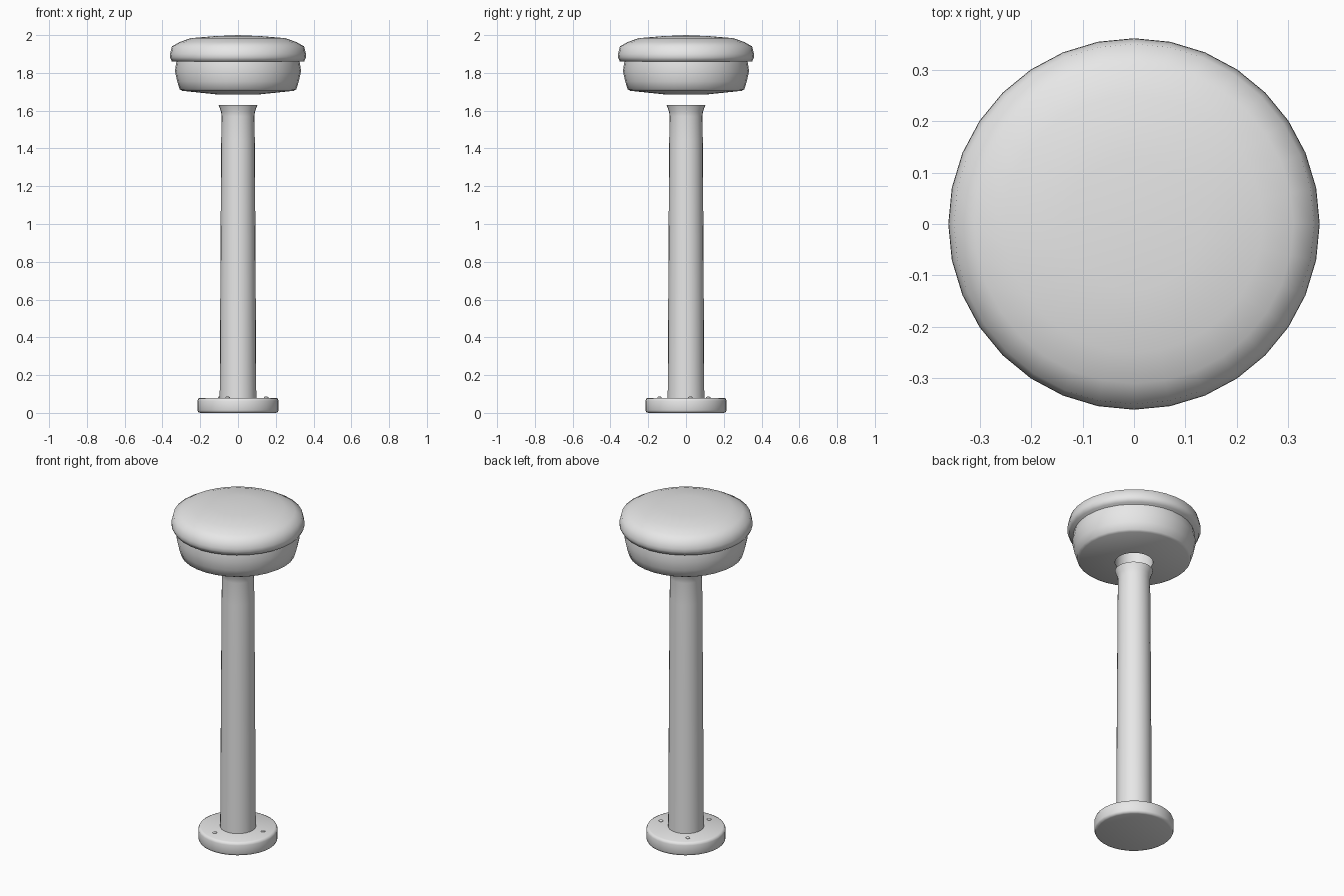
import bpy
import math

cube = bpy.data.objects.get("Cube")
if cube:
    bpy.data.objects.remove(cube, do_unlink=True)

# One plain grey for every part
grey = bpy.data.materials.new("plain_grey")
grey.use_nodes = True
colour = (0.8, 0.8, 0.8, 1)
grey.diffuse_color = colour
grey.node_tree.nodes["Principled BSDF"].inputs["Base Color"].default_value = colour


def lathe(name, profile, sides, location=(0, 0, 0), sharp=50):
    """Spin a bottom-to-top (radius, height) profile about z; radius 0 is a pole."""
    verts, rings, faces = [], [], []
    for r, z in profile:
        n = sides if r > 0 else 1
        rings.append([len(verts) + i for i in range(n)])
        for i in range(n):
            a = math.tau * i / sides
            verts.append((r * math.cos(a), r * math.sin(a), z))
    for low, high in zip(rings, rings[1:]):
        for i in range(sides):
            j = (i + 1) % sides
            if len(low) == 1:
                faces.append((low[0], high[j], high[i]))
            elif len(high) == 1:
                faces.append((low[i], low[j], high[0]))
            else:
                faces.append((low[i], low[j], high[j], high[i]))
    mesh = bpy.data.meshes.new(name)
    mesh.from_pydata(verts, [], faces)
    mesh.materials.append(grey)
    obj = bpy.data.objects.new(name, mesh)
    obj.location = location
    bpy.context.collection.objects.link(obj)
    bpy.ops.object.select_all(action='DESELECT')
    obj.select_set(True)
    bpy.context.view_layer.objects.active = obj
    bpy.ops.object.shade_smooth_by_angle(angle=math.radians(sharp))
    return obj


# Round floor plate with softened rims
lathe("floor_plate", [(0, 0), (0.2, 0), (0.211, 0.004), (0.215, 0.014),
                      (0.215, 0.064), (0.211, 0.075), (0.2, 0.08), (0, 0.08)], 32)

# Slightly tapered column flaring at the top
lathe("column", [(0, 0.07), (0.097, 0.07), (0.096, 0.2), (0.093, 0.8),
                 (0.089, 1.44), (0.087, 1.57), (0.09, 1.595),
                 (0.103, 1.63), (0, 1.63)], 24)

# Seat pan with a socket underneath
lathe("seat_pan", [(0, 1.83), (0.103, 1.83), (0.103, 1.685), (0.295, 1.705),
                   (0.309, 1.713), (0.322, 1.755), (0.334, 1.81),
                   (0.326, 1.862), (0, 1.862)], 32, sharp=75)

# Overhanging domed cushion
lathe("seat_cushion", [(0, 1.86), (0.35, 1.86), (0.361, 1.883), (0.36, 1.9),
                       (0.35, 1.94), (0.31, 1.963), (0.25, 1.984),
                       (0.13, 1.994), (0, 2.0)], 32, sharp=75)

# Three bolts around the floor plate
for i in range(3):
    a = math.radians(8.8 + 120 * i)
    lathe(f"bolt_{i + 1}", [(0.012, -0.004), (0.012, 0.003), (0.007, 0.006), (0, 0.007)],
          10, (0.151 * math.cos(a), 0.151 * math.sin(a), 0.08))
